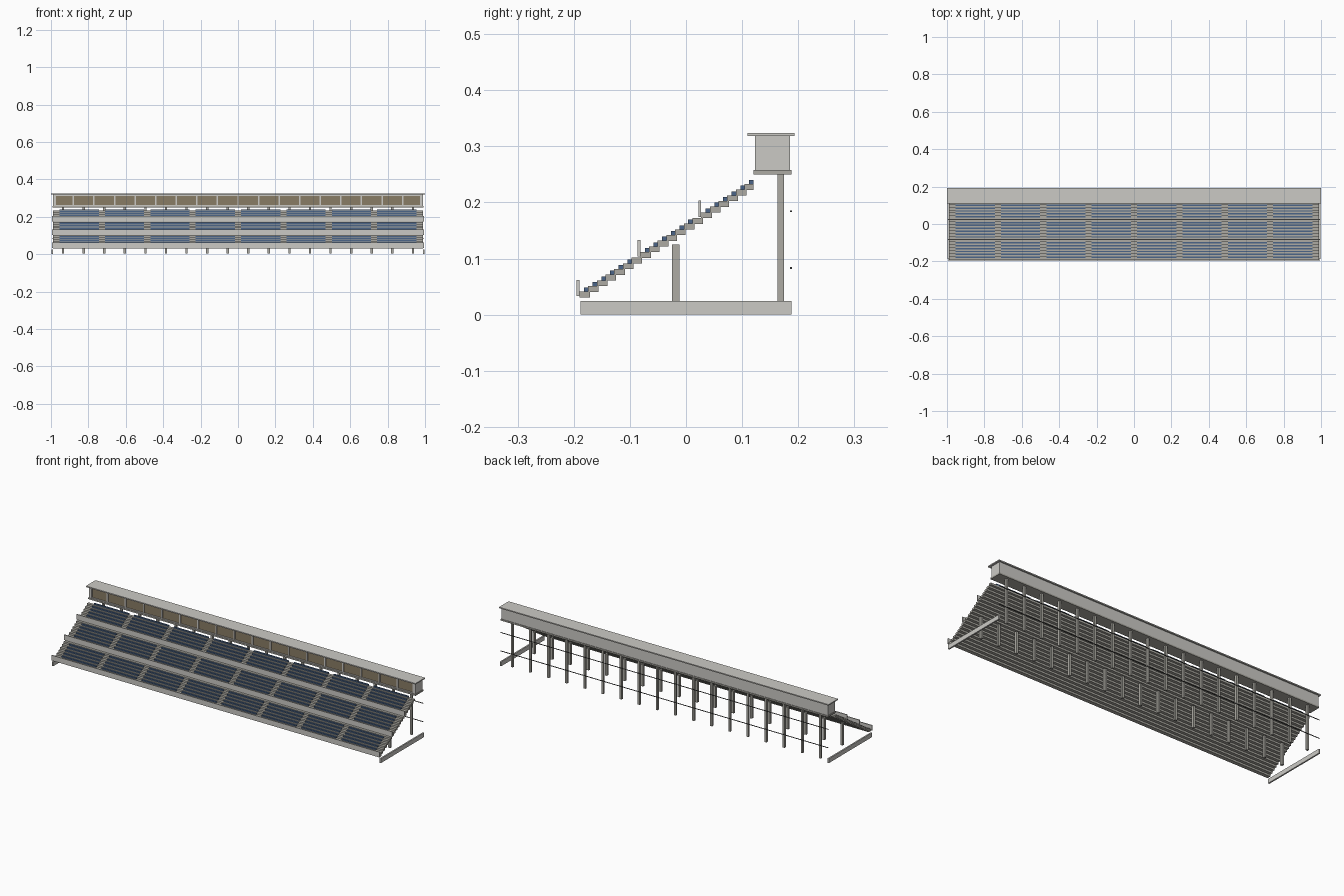
import bpy
import bmesh
from mathutils import Matrix, Vector

cube = bpy.data.objects.get("Cube")
if cube:
    bpy.data.objects.remove(cube)


def material(name, rgb):
    m = bpy.data.materials.new(name)
    m.use_nodes = True
    m.diffuse_color = (*rgb, 1)
    m.node_tree.nodes["Principled BSDF"].inputs["Base Color"].default_value = (*rgb, 1)
    return m


PALE = material("pale concrete", (0.60, 0.59, 0.56))
GREY = material("grey concrete", (0.42, 0.41, 0.37))
BLUE = material("blue seat", (0.07, 0.13, 0.25))
BROWN = material("brown glass", (0.25, 0.20, 0.13))
DARK = material("dark metal", (0.10, 0.10, 0.10))


def boxes(name, mat, spans):
    """One object made of boxes, each given as (x range, y range, z range)."""
    bm = bmesh.new()
    for span in spans:
        low = Vector([s[0] for s in span])
        high = Vector([s[1] for s in span])
        size = high - low
        bmesh.ops.create_cube(bm, size=1, matrix=Matrix.Translation((low + high) / 2)
                              @ Matrix.Diagonal((*size, 1)))
    mesh = bpy.data.meshes.new(name)
    bm.to_mesh(mesh)
    bm.free()
    mesh.materials.append(mat)
    obj = bpy.data.objects.new(name, mesh)
    bpy.context.collection.objects.link(obj)
    return obj


def around(centre, width):
    return (centre - width / 2, centre + width / 2)


# Stepped terrace
ROWS, RUN, RISE = 20, 0.0155, 0.0101
row_y = [-0.19 + RUN * i for i in range(ROWS)]
row_z = [0.041 + RISE * i for i in range(ROWS)]
full = (-0.99, 0.99)
boxes("terrace_steps", GREY,
      [(full, (y, min(y + 0.019, 0.12)), (z - 0.0105, z)) for y, z in zip(row_y, row_z)])

# Parapet in front of each tier
boxes("tier_parapets", PALE,
      [((-0.995, 0.995), (row_y[i] - 0.005, row_y[i]), (row_z[i] - 0.008, row_z[i] + 0.021))
       for i in (0, 7, 14)])

# Seat benches in eight blocks between the aisles
seat_rows = [i for i in range(ROWS) if i not in (6, 13)]
boxes("seat_benches", BLUE,
      [(around((b - 3.5) * 0.2425, 0.21), (row_y[i] + 0.008, row_y[i] + RUN),
        (row_z[i], row_z[i] + 0.007))
       for i in seat_rows for b in range(8)])

# Supporting columns
column_x = [(k - 8.5) * 0.11 for k in range(18)]
boxes("front_columns", GREY,
      [(around(x, 0.012), (-0.025, -0.012), (0.005, 0.125)) for x in column_x])
boxes("rear_columns", GREY,
      [(around(x, 0.012), (0.163, 0.175), (0.005, 0.252)) for x in column_x])

# Ground beams at both ends
boxes("end_beams", PALE,
      [(around(s * 0.994, 0.008), (-0.188, 0.188), (0, 0.024)) for s in (-1, 1)])

# Rear rails
boxes("rear_rails", DARK,
      [((-0.995, 0.995), around(0.187, 0.003), around(z, 0.003)) for z in (0.083, 0.184)])

# Viewing gallery: floor, walls, window frame, glass and roof
wall = (0.257, 0.319)
front = (0.123, 0.131)
boxes("gallery_floor", GREY, [((-0.993, 0.993), (0.12, 0.188), (0.25, 0.258))])
boxes("gallery_walls", PALE,
      [((-0.99, 0.99), (0.179, 0.185), wall)]
      + [(around(s * 0.982, 0.016), (0.123, 0.184), wall) for s in (-1, 1)])
boxes("window_frame", PALE,
      [(full, front, (0.257, 0.262)), (full, front, (0.312, 0.319))]
      + [(around((k - 8) * 0.11, 0.008), front, wall) for k in range(17)])
boxes("window_glass", BROWN, [((-0.976, 0.976), (0.128, 0.130), (0.26, 0.314))])
boxes("gallery_roof", PALE, [((-1, 1), (0.11, 0.193), (0.318, 0.324))])
